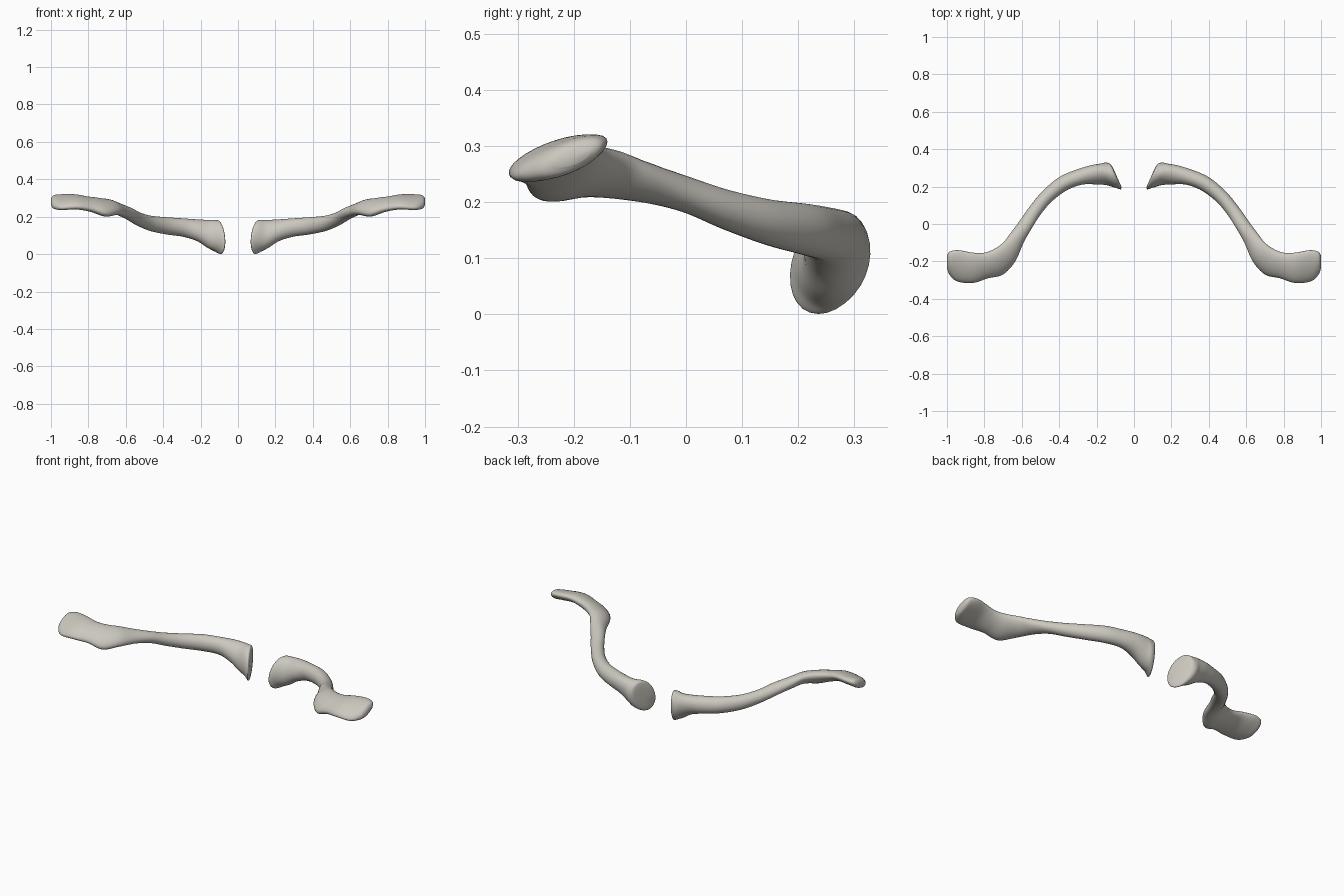
import bpy
import bmesh
import math
from mathutils import Vector

SIDES = 28        # points around each cross-section
STEPS = 6         # interpolated rings between two stations

# Each station describes one oval cross-section of the bone:
# front x, front y, back x, back y, middle z, half height, tilt, lean
inner_end = [
    (.069, .203, .105, .285, .088, .058, 0, .015),
    (.072, .188, .125, .318, .09, .089, 0, .02),
    (.10, .196, .15, .326, .098, .087, -.01, .02),
    (.15, .21, .18, .321, .108, .075, 0, .015),
    (.21, .213, .235, .312, .128, .058, 0, .01),
]
shaft = [
    (.28, .21, .31, .29, .142, .049, 0, 0),
    (.36, .18, .40, .25, .151, .046, 0, 0),
    (.44, .12, .49, .175, .164, .041, 0, 0),
    (.50, .05, .56, .09, .187, .036, 0, 0),
    (.545, -.02, .615, .012, .215, .033, 0, 0),
    (.59, -.10, .665, -.055, .236, .034, .01, 0),
]
outer_end = [
    (.635, -.20, .70, -.10, .25, .036, .02, 0),
    (.70, -.27, .755, -.138, .251, .04, .03, 0),
    (.78, -.29, .81, -.155, .267, .034, .024, 0),
    (.86, -.315, .87, -.152, .279, .031, .026, 0),
    (.945, -.307, .94, -.14, .278, .03, .03, 0),
    (.987, -.27, .985, -.148, .279, .028, .022, 0),
    (1.0, -.235, 1.0, -.17, .28, .014, .01, 0),
]


def make_material(name, colour):
    mat = bpy.data.materials.new(name)
    mat.use_nodes = True
    mat.diffuse_color = colour
    shader = mat.node_tree.nodes["Principled BSDF"]
    shader.inputs["Base Color"].default_value = colour
    shader.inputs["Roughness"].default_value = 0.6
    return mat


def smooth_stations(stations):
    """Catmull-Rom interpolation of the section values along the bone."""
    result = []
    last = len(stations) - 1
    for i in range(last):
        before = stations[max(i - 1, 0)]
        start, end = stations[i], stations[i + 1]
        after = stations[min(i + 2, last)]
        for step in range(STEPS):
            t = step / STEPS
            result.append([
                b + t * (c - a) / 2
                + t * t * (2 * a - 5 * b + 4 * c - d) / 2
                + t ** 3 * (3 * b - a - 3 * c + d) / 2
                for a, b, c, d in zip(before, start, end, after)
            ])
    result.append(list(stations[last]))
    return result


def section_points(station, side):
    """Oval ring between the front and back edges, tilted and leaned."""
    fx, fy, bx, by, z, height, tilt, lean = station
    front, back = Vector((fx, fy, z - tilt)), Vector((bx, by, z + tilt))
    centre, across = (front + back) / 2, (back - front) / 2
    lift = Vector((0, 0, height)) + across.normalized() * lean
    points = []
    for k in range(SIDES):
        angle = math.tau * k / SIDES
        p = centre + across * math.cos(angle) + lift * math.sin(angle)
        points.append(Vector((p.x * side, p.y, p.z)))
    return points


def close_end(bm, ring):
    """Fan cap around the middle of an end ring."""
    middle = sum((v.co for v in ring), Vector()) / len(ring)
    hub = bm.verts.new(middle)
    for k, vert in enumerate(ring):
        bm.faces.new((vert, ring[(k + 1) % SIDES], hub))


def build_bone(name, side, mat):
    bm = bmesh.new()
    rings = [
        [bm.verts.new(p) for p in section_points(station, side)]
        for station in smooth_stations(inner_end + shaft + outer_end)
    ]
    for ring, following in zip(rings, rings[1:]):
        for k in range(SIDES):
            n = (k + 1) % SIDES
            bm.faces.new((ring[k], ring[n], following[n], following[k]))
    close_end(bm, rings[0])
    close_end(bm, rings[-1])
    bmesh.ops.recalc_face_normals(bm, faces=bm.faces)
    for face in bm.faces:
        face.smooth = True
    mesh = bpy.data.meshes.new(name)
    bm.to_mesh(mesh)
    bm.free()
    mesh.materials.append(mat)
    bone = bpy.data.objects.new(name, mesh)
    bpy.context.collection.objects.link(bone)
    return bone


default_cube = bpy.data.objects.get("Cube")
if default_cube:
    bpy.data.objects.remove(default_cube, do_unlink=True)

# Pair of mirrored collarbones
bone_ivory = make_material("bone ivory", (0.60, 0.575, 0.52, 1))
build_bone("left_collarbone", 1, bone_ivory)
build_bone("right_collarbone", -1, bone_ivory)
